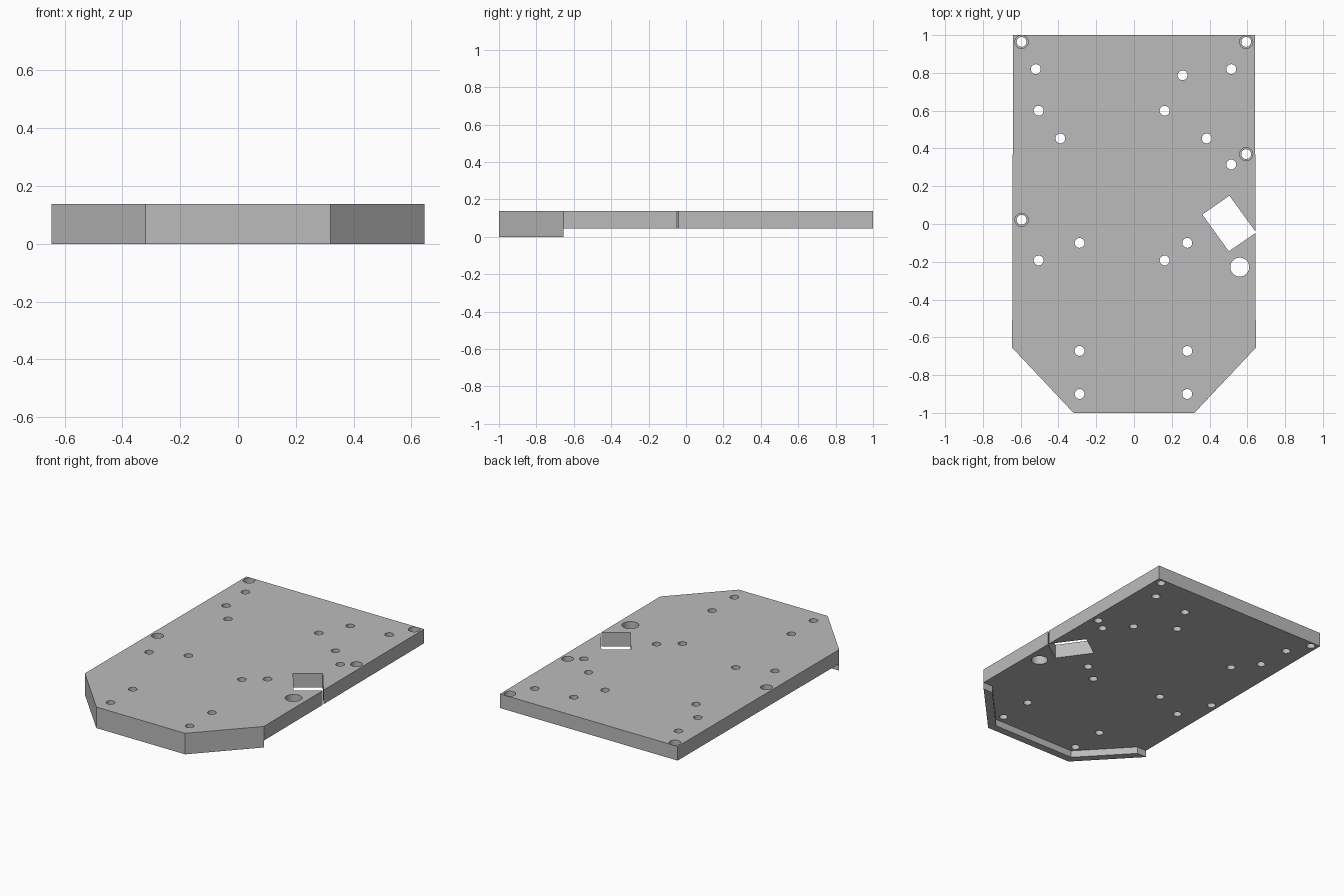
import bpy
import bmesh
from math import radians

if "Cube" in bpy.data.objects:
    bpy.data.objects.remove(bpy.data.objects["Cube"])

TOP, UNDER = 0.137, 0.045     # plate top and underside heights

grey = bpy.data.materials.new("plain grey")
grey.use_nodes = True
colour = (0.5, 0.5, 0.5, 1)
grey.diffuse_color = colour
grey.node_tree.nodes["Principled BSDF"].inputs["Base Color"].default_value = colour


def finish(bm, name):
    bmesh.ops.recalc_face_normals(bm, faces=bm.faces)
    mesh = bpy.data.meshes.new(name)
    bm.to_mesh(mesh)
    bm.free()
    mesh.materials.append(grey)
    obj = bpy.data.objects.new(name, mesh)
    bpy.context.collection.objects.link(obj)
    return obj


def prism(name, outline, z0, z1):
    bm = bmesh.new()
    face = bm.faces.new([bm.verts.new((x, y, z0)) for x, y in outline])
    out = bmesh.ops.extrude_face_region(bm, geom=[face])
    verts = [v for v in out["geom"] if isinstance(v, bmesh.types.BMVert)]
    bmesh.ops.translate(bm, verts=verts, vec=(0, 0, z1 - z0))
    return finish(bm, name)


def drills(name, holes, z0, z1):
    bm = bmesh.new()
    for x, y, r in holes:
        out = bmesh.ops.create_cone(bm, cap_ends=True, segments=32, radius1=r, radius2=r, depth=z1 - z0)
        bmesh.ops.translate(bm, verts=out["verts"], vec=(x, y, (z0 + z1) / 2))
    return finish(bm, name)


def mirrored(half):
    return half + [(-x, y) for x, y in reversed(half)]


# Full-depth block with chamfered front corners
plate = prism("base_plate", mirrored([(0.32, -1), (0.645, -0.655), (0.64, 1)]), 0, TOP)

# Underside recess, leaving a lip along the front and chamfers
recess = prism("recess_cutter", mirrored(
    [(0.298, -0.95), (0.576, -0.655), (0.8, -0.655), (0.8, 1.2)]), -0.1, UNDER)

# Slanted rectangular window that just breaks the left edge
window = prism("window_cutter", [(0.505, 0.15), (0.362, 0.05), (0.502, -0.145), (0.647, -0.045)], -0.1, 0.3)

# Through holes, counterbored corner holes and one large hole
small = [(-0.52, 0.82), (0.515, 0.82), (0.257, 0.787), (0.515, 0.315)]
small += [(x, y) for x in (-0.505, 0.162) for y in (0.6, -0.193)]
small += [(x, y) for x in (-0.288, 0.282) for y in (-0.1, -0.672, -0.9)]
small += [(-0.39, 0.453), (0.385, 0.453)]
bored = [(-0.595, 0.964), (0.594, 0.964), (0.594, 0.37), (-0.595, 0.022)]
through = drills("hole_cutter", [(x, y, 0.026) for x, y in small + bored] + [(0.56, -0.228, 0.05)], -0.1, 0.3)
bores = drills("bore_cutter", [(x, y, 0.035) for x, y in bored], 0.092, 0.3)

bpy.ops.object.select_all(action='DESELECT')
bpy.context.view_layer.objects.active = plate
plate.select_set(True)
for cutter in (recess, window, through, bores):
    mod = plate.modifiers.new(cutter.name, 'BOOLEAN')
    mod.operation = 'DIFFERENCE'
    mod.solver = 'EXACT'
    mod.object = cutter
    bpy.ops.object.modifier_apply(modifier=mod.name)
    bpy.data.objects.remove(cutter)

bpy.ops.object.shade_smooth_by_angle(angle=radians(30))
